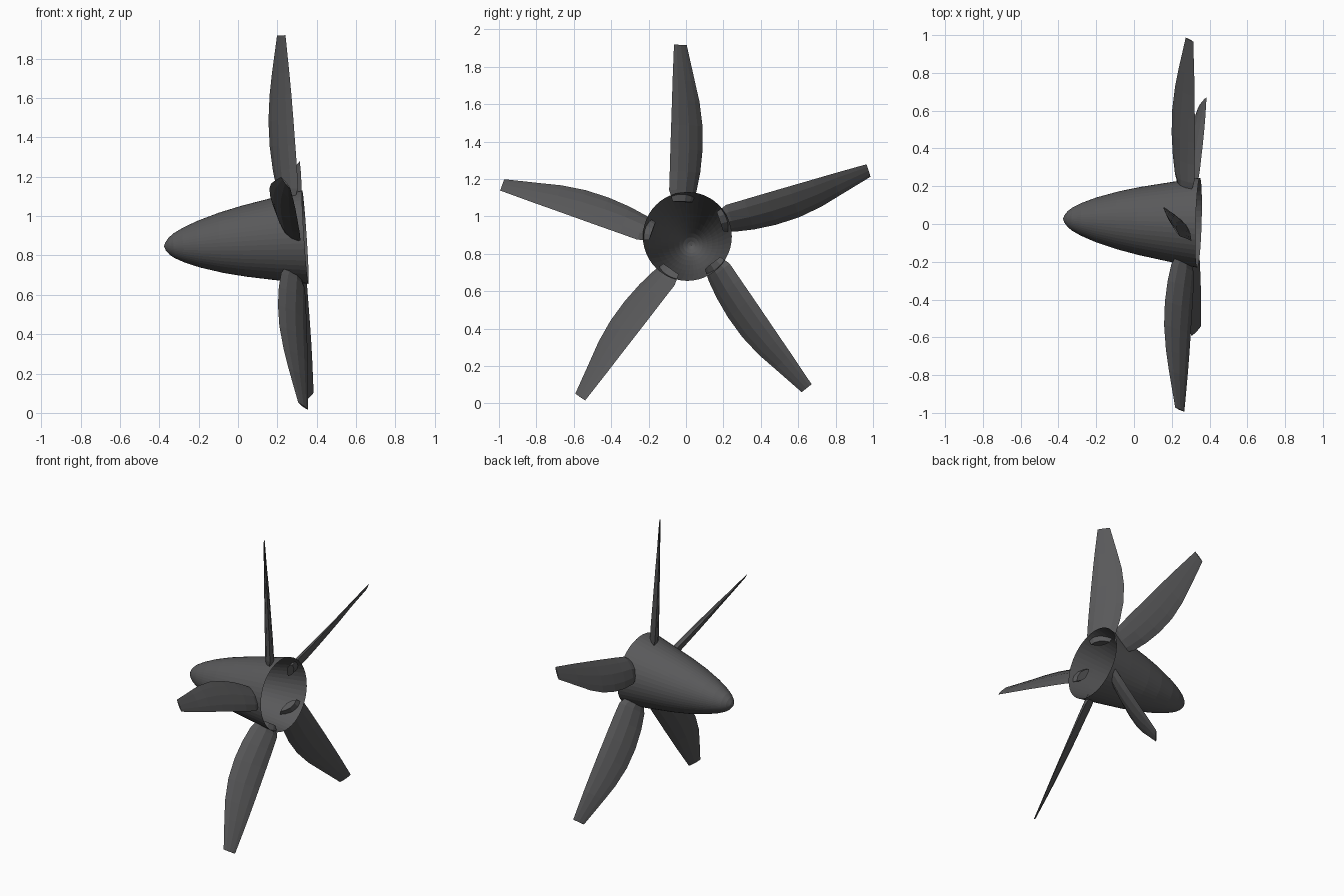
import bpy, bmesh, math
from mathutils import Matrix, Vector

if "Cube" in bpy.data.objects:
    bpy.data.objects.remove(bpy.data.objects["Cube"], do_unlink=True)

grey = bpy.data.materials.new("dark_grey")
COLOUR = (0.1, 0.1, 0.103, 1)
grey.diffuse_color = COLOUR
grey.use_nodes = True
grey.node_tree.nodes["Principled BSDF"].inputs["Base Color"].default_value = COLOUR

# Shaft frame: local x runs aft along the slightly tilted shaft, origin at the open rim
axis = Vector((1, -0.029, 0.067)).normalized()
up = (Vector((0, 0, 1)) - axis * axis.z).normalized()
side = up.cross(axis)
frame = Matrix((axis, side, up)).transposed().to_4x4()
frame.translation = (0.342, 0.007, 0.893)


def add_object(name, rings, matrix, cap_ends=False):
    """Skin closed rings of points into one object."""
    bm = bmesh.new()
    loops = [[bm.verts.new(p) for p in ring] for ring in rings]
    for a, b in zip(loops, loops[1:]):
        n = len(a)
        for i in range(n):
            j = (i + 1) % n
            bm.faces.new((a[i], a[j], b[j], b[i]))
    if cap_ends:
        bm.faces.new(loops[0][::-1])
        bm.faces.new(loops[-1])
    bmesh.ops.remove_doubles(bm, verts=bm.verts, dist=1e-5)
    bmesh.ops.recalc_face_normals(bm, faces=bm.faces)
    mesh = bpy.data.meshes.new(name)
    bm.to_mesh(mesh)
    bm.free()
    mesh.materials.append(grey)
    obj = bpy.data.objects.new(name, mesh)
    obj.matrix_world = matrix
    bpy.context.collection.objects.link(obj)
    return obj


# Hollow spinner, open at the back: (distance from nose, radius)
LENGTH, SIDES = 0.72, 48
profile = [(0, 0), (0.008, 0.02), (0.025, 0.042), (0.05, 0.062), (0.1, 0.088),
           (0.175, 0.118), (0.29, 0.153), (0.405, 0.18), (0.575, 0.212), (LENGTH, 0.238)]
angles = [2 * math.pi * i / SIDES for i in range(SIDES)]
add_object("spinner", [[(d - LENGTH, r * math.cos(a), r * math.sin(a)) for a in angles]
                       for d, r in profile], frame)

# Blade stations: radius, straight edge (aft, across), curved edge (aft, across), thickness
stations = [
    (0.19, (-0.04, -0.08), (-0.105, 0.025), 0.05),
    (0.25, (-0.018, -0.098), (-0.13, 0.045), 0.054),
    (0.35, (-0.016, -0.095), (-0.144, 0.064), 0.05),
    (0.47, (-0.017, -0.092), (-0.152, 0.076), 0.044),
    (0.6, (-0.018, -0.088), (-0.15, 0.076), 0.036),
    (0.73, (-0.02, -0.084), (-0.135, 0.06), 0.028),
    (0.84, (-0.023, -0.081), (-0.115, 0.035), 0.02),
    (1.03, (-0.03, -0.074), (-0.075, -0.007), 0.008),
]
# Lens section: fraction of chord, fraction of thickness
upper = [(0, 0), (0.2, 0.34), (0.5, 0.5), (0.8, 0.3), (1, 0)]
section = upper + [(u, -h) for u, h in upper[-2:0:-1]]


def blade_ring(radius, straight, curved, thickness):
    start, chord = Vector(straight), Vector(curved) - Vector(straight)
    normal = Vector((-chord.y, chord.x)).normalized()
    points = [start + chord * u + normal * thickness * h for u, h in section]
    return [(p.x, p.y, radius) for p in points]


blade_rings = [blade_ring(*s) for s in stations]
for k in range(5):
    turn = Matrix.Rotation(math.radians(72 * k), 4, 'X')
    add_object(f"blade_{k + 1}", blade_rings, frame @ turn, cap_ends=True)
